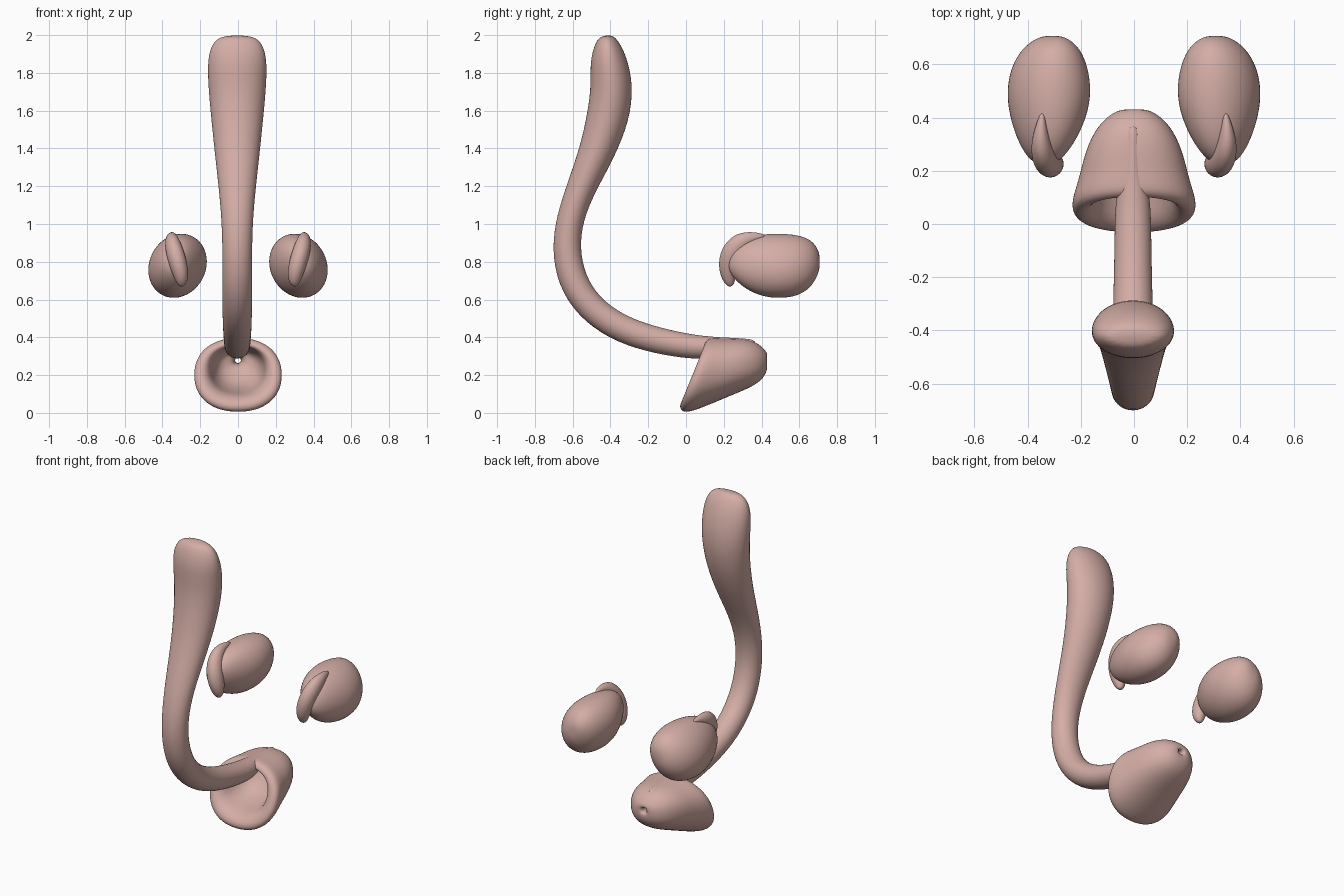
import bpy, bmesh, math
from mathutils import Vector

X = Vector((1, 0, 0))


def loft(name, rings, n=16, cyclic=False, power=1.0, mirror=False):
    """Skin rings of (centre, half-axis u, half-axis v) and smooth the result."""
    bm = bmesh.new()
    loops = []
    for c, u, v in rings:
        loop = []
        for i in range(n):
            a = 2 * math.pi * i / n
            ca, sa = math.cos(a), math.sin(a)
            ca = math.copysign(abs(ca) ** power, ca)
            sa = math.copysign(abs(sa) ** power, sa)
            loop.append(bm.verts.new(c + u * ca + v * sa))
        loops.append(loop)
    pairs = list(zip(loops, loops[1:]))
    if cyclic:
        pairs.append((loops[-1], loops[0]))
    else:
        bm.faces.new(loops[0])
        bm.faces.new(loops[-1])
    for a, b in pairs:
        for i in range(n):
            j = (i + 1) % n
            bm.faces.new((a[i], a[j], b[j], b[i]))
    bmesh.ops.recalc_face_normals(bm, faces=bm.faces)
    for f in bm.faces:
        f.smooth = True
    me = bpy.data.meshes.new(name)
    bm.to_mesh(me)
    bm.free()
    ob = bpy.data.objects.new(name, me)
    bpy.context.collection.objects.link(ob)
    ob.modifiers.new("smooth", 'SUBSURF').levels = 2
    ob.modifiers["smooth"].render_levels = 2
    if mirror:
        ob.modifiers.new("mirror", 'MIRROR').use_mirror_merge = False
    mat = bpy.data.materials.get("flesh") or bpy.data.materials.new("flesh")
    mat.diffuse_color = (0.66, 0.42, 0.38, 1)
    me.materials.append(mat)
    return ob


def sweep(path):
    """Rings along a path of (x, y, z, half width, half depth)."""
    pts = [Vector(p[:3]) for p in path]
    rings = []
    for i, p in enumerate(path):
        t = pts[min(i + 1, len(pts) - 1)] - pts[max(i - 1, 0)]
        v = t.cross(X).normalized()
        rings.append((pts[i], X * p[3], v * p[4]))
    return rings


# Long curved stem, thick at the top and thinning to a ridge on the cup
stem = [(-.425, 1.998, .07, .03), (-.42, 1.97, .13, .06), (-.412, 1.88, .162, .10),
        (-.39, 1.73, .157, .115), (-.41, 1.57, .142, .116), (-.47, 1.38, .122, .097),
        (-.557, 1.19, .10, .078), (-.615, 1.03, .085, .073), (-.637, .87, .08, .076),
        (-.605, .70, .08, .079), (-.515, .56, .08, .077), (-.37, .455, .078, .075),
        (-.2, .393, .073, .072), (0, .353, .07, .067), (.11, .345, .066, .062),
        (.2, .358, .036, .042), (.3, .358, .032, .038), (.375, .355, .026, .032)]
loft("stem", sweep([(-.004, *p) for p in stem]))

# Hollow cup: outside, small channel through the back, inside, back to the rim
cup = [(.095, .365, -.04, .045, .195), (.115, .395, -.025, .0, .235),
       (.15, .40, .03, .005, .235), (.21, .395, .13, .045, .208),
       (.29, .395, .26, .10, .185), (.37, .38, .37, .145, .14),
       (.425, .33, .425, .20, .075), (.435, .298, .435, .262, .02),
       (.41, .294, .41, .266, .014), (.31, .29, .31, .26, .016),
       (.295, .31, .285, .235, .045), (.28, .335, .23, .15, .105),
       (.19, .35, .11, .11, .138), (.12, .352, .01, .095, .15)]
rings = []
for ty, tz, by, bz, w in cup:
    top, bot = Vector((0, ty, tz)), Vector((0, by, bz))
    rings.append(((top + bot) / 2, X * w, (top - bot) / 2))
loft("cup", rings, n=24, cyclic=True, power=.9)

# Pair of egg-shaped bodies, (y, x, z, half width, half height)
egg = [(.222, .335, .80, .025, .03), (.25, .333, .80, .07, .09), (.32, .328, .79, .115, .142),
       (.41, .322, .78, .15, .17), (.50, .32, .778, .163, .176), (.59, .318, .78, .148, .166),
       (.66, .312, .79, .112, .132), (.70, .308, .80, .06, .07), (.708, .307, .80, .02, .025)]
loft("egg_bodies", [(Vector((x, y, z)), Vector((w, 0, -.06 * w)), Vector((-.012, 0, h)))
                    for y, x, z, w, h in egg], mirror=True)

# Crescent flaps wrapping the front and top of each egg
flap = [(.30, .238, .668, .012, .012), (.298, .228, .70, .036, .036),
        (.312, .222, .77, .05, .056), (.332, .238, .845, .052, .062),
        (.348, .285, .905, .042, .056), (.352, .345, .93, .028, .034),
        (.345, .42, .935, .008, .012)]
loft("crescent_flaps", sweep(flap), n=12, mirror=True)
